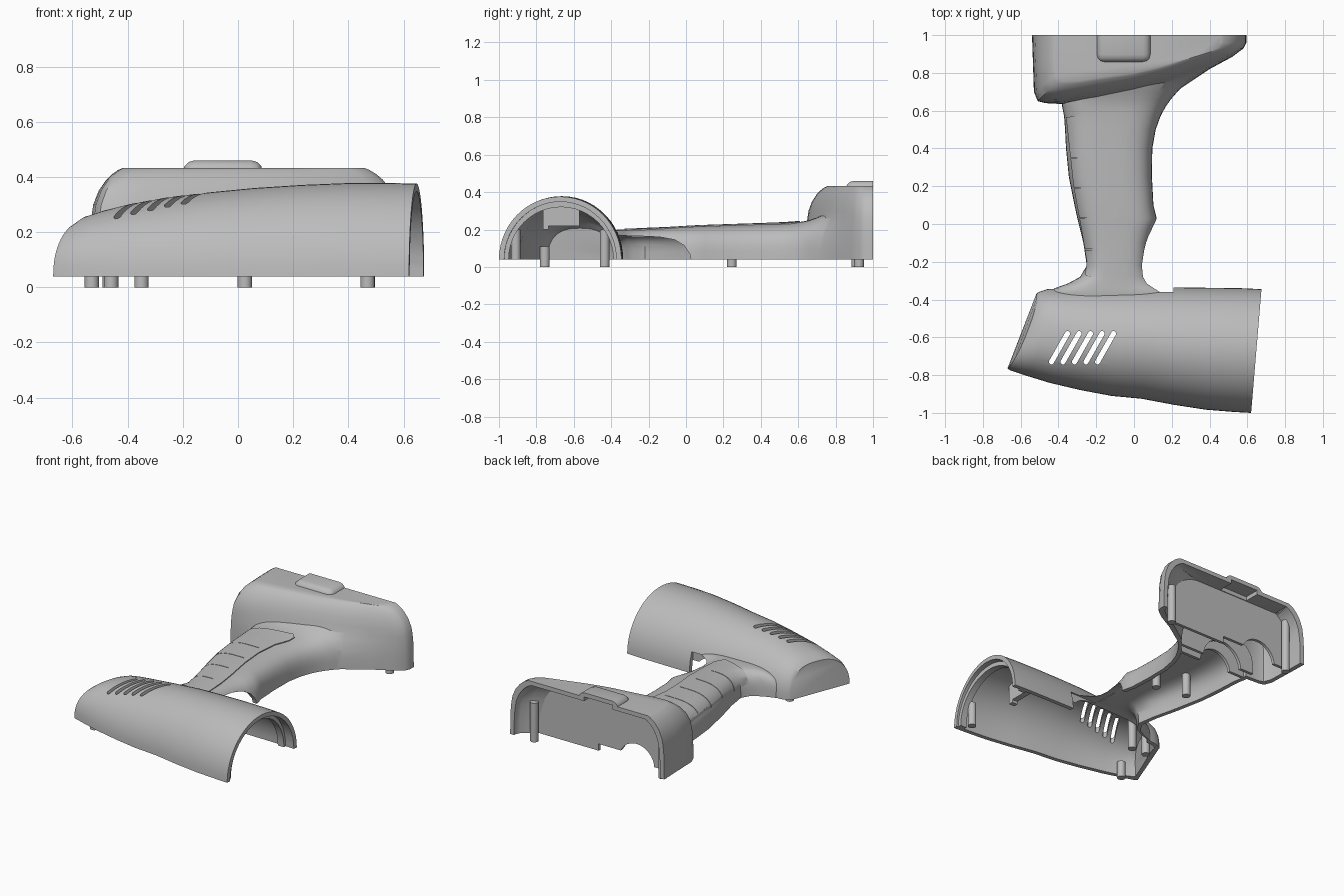
import bpy, bmesh, math

if "Cube" in bpy.data.objects:
    bpy.data.objects.remove(bpy.data.objects["Cube"])

BASE = 0.04      # parting plane of the half shell
WALL = 0.028     # shell thickness

shell_mat = bpy.data.materials.new("shell_grey")
shell_mat.diffuse_color = (0.5, 0.5, 0.5, 1)
shell_mat.use_nodes = True
shell_mat.node_tree.nodes["Principled BSDF"].inputs["Base Color"].default_value = shell_mat.diffuse_color


def from_bm(bm, name):
    bmesh.ops.recalc_face_normals(bm, faces=bm.faces)
    me = bpy.data.meshes.new(name)
    bm.to_mesh(me)
    bm.free()
    ob = bpy.data.objects.new(name, me)
    bpy.context.collection.objects.link(ob)
    me.materials.append(shell_mat)
    return ob


def loft(name, rings):
    """Closed solid through rings of equal point count."""
    bm = bmesh.new()
    vs = [[bm.verts.new(p) for p in r] for r in rings]
    n = len(vs[0])
    for a, b in zip(vs, vs[1:]):
        for i in range(n):
            j = (i + 1) % n
            bm.faces.new((a[i], a[j], b[j], b[i]))
    bm.faces.new(vs[0])
    bm.faces.new(vs[-1])
    return from_bm(bm, name)


def box(name, x, y, z, bevel=0):
    bm = bmesh.new()
    bmesh.ops.create_cube(bm, size=1)
    for v in bm.verts:
        v.co = [(r[0] + r[1]) / 2 + c * (r[1] - r[0]) for r, c in zip((x, y, z), v.co)]
    if bevel:
        bmesh.ops.bevel(bm, geom=bm.edges[:], offset=bevel, segments=3, affect='EDGES', profile=0.5)
    return from_bm(bm, name)


def prism(name, pts, lo, hi, axis='z'):
    place = {'z': lambda a, b, c: (a, b, c), 'x': lambda a, b, c: (c, a, b),
             'y': lambda a, b, c: (a, c, b)}[axis]
    return loft(name, [[place(a, b, c) for a, b in pts] for c in (lo, hi)])


def disc(cx, cy, r, n=32):
    return [(cx + r * math.cos(2 * math.pi * i / n), cy + r * math.sin(2 * math.pi * i / n)) for i in range(n)]


def boolean(ob, tool, op):
    m = ob.modifiers.new("cut", 'BOOLEAN')
    m.operation, m.object, m.solver = op, tool, 'EXACT'
    dg = bpy.context.evaluated_depsgraph_get()
    me = bpy.data.meshes.new_from_object(ob.evaluated_get(dg))
    ob.modifiers.clear()
    ob.data = me
    bpy.data.objects.remove(tool)
    return ob


def arch(a, b, h, inset=0, power=1.0, lean=0, n=28):
    """Arched section standing on the parting plane between points a and b."""
    dx, dy = b[0] - a[0], b[1] - a[1]
    half = math.hypot(dx, dy) / 2
    ux, uy = dx / (2 * half), dy / (2 * half)
    mx, my = (a[0] + b[0]) / 2, (a[1] + b[1]) / 2
    pts = []
    for i in range(n + 1):
        t = math.pi * i / n
        c, s = math.cos(t), max(0, math.sin(t))
        w = math.copysign(abs(c) ** power, c) * (half - inset)
        k = s ** power
        pts.append((mx + ux * w + lean * k * k, my + uy * w, BASE + k * (h - BASE - inset)))
    if inset > 0:
        pts += [(pts[-1][0], pts[-1][1], -0.05), (pts[0][0], pts[0][1], -0.05)]
    return pts


# back edge, front edge, height, lean and squareness of each barrel section
BODY = [(-.517, -.37, -.67, -.765, .235, .03, .78), (-.505, -.36, -.655, -.775, .26, .05, .8),
        (-.46, -.345, -.57, -.803, .28, .04, .86), (-.37, -.34, -.45, -.84, .302, .02, .93),
        (-.22, -.337, -.28, -.88, .327, 0, 1), (-.07, -.335, -.12, -.91, .345, 0, 1),
        (.08, -.335, .04, -.925, .36, 0, 1), (.25, -.336, .21, -.957, .371, 0, 1),
        (.42, -.338, .38, -.983, .378, 0, 1), (.57, -.34, .53, -.995, .378, 0, 1),
        (.675, -.345, .62, -1.0, .376, 0, 1)]


def body(name, inset=0):
    rows = [list(r) for r in BODY]
    if inset:
        for r in rows[:2]:
            r[0] += inset
            r[2] += inset
        rows.append([.8, -.345, .75, -1.0, .376, 0, 1])
    return loft(name, [arch((r[0], r[1]), (r[2], r[3]), r[4], inset, r[6], r[5]) for r in rows])


# y, left x, right x, height of the grip
GRIP = [(-.46, -.44, .23, .19), (-.36, -.44, .20, .20), (-.34, -.42, .16, .20), (-.315, -.35, .11, .20),
        (-.28, -.285, .08, .20), (-.22, -.25, .065, .203), (-.1, -.268, .08, .208), (-.03, -.285, .1, .212),
        (.03, -.30, .12, .216), (.1, -.315, .103, .219), (.25, -.345, .095, .224), (.4, -.36, .097, .229),
        (.5, -.365, .115, .233), (.57, -.37, .14, .237), (.62, -.38, .167, .242), (.66, -.38, .195, .25),
        (.70, -.38, .23, .265), (.75, -.38, .27, .285)]


def grip(name, inset=0):
    return loft(name, [arch((l, y), (r, y), h, inset, .62) for y, l, r, h in GRIP])


# Foot outlines: at the parting plane, at mid height, and at the top
FOOT_LOW = [(-.54, 1), (-.535, .85), (-.53, .70), (-.51, .65), (-.47, .64), (-.38, .635), (-.2, .64), (0, .65),
            (.175, .645), (.25, .72), (.4, .82), (.52, .885), (.58, .93), (.595, .96), (.595, 1)]
FOOT_MID = [(-.535, 1), (-.53, .85), (-.525, .70), (-.505, .655), (-.465, .645), (-.38, .65), (-.2, .675),
            (0, .715), (.16, .755), (.25, .78), (.4, .84), (.52, .893), (.575, .93), (.59, .96), (.59, 1)]
FOOT_TOP = [(-.42, 1), (-.42, .88), (-.415, .79), (-.40, .765), (-.36, .755), (-.28, .76), (-.15, .78), (0, .80),
            (.13, .83), (.2, .85), (.32, .885), (.40, .91), (.44, .93), (.46, .96), (.46, 1)]


def foot(name, inset=0):
    rings = []
    for z, m, w in ((BASE, 0, 0), (.1, .06, 0), (.16, .25, 0), (.22, .65, .01), (.26, .9, .04), (.30, 1, .09),
                    (.35, 1, .26), (.39, 1, .5), (.41, 1, .68), (.425, 1, .87), (.432, 1, 1)):
        ring = []
        for p0, p1, p2 in zip(FOOT_LOW, FOOT_MID, FOOT_TOP):
            x, y = ((a + (b - a) * m) * (1 - w) + c * w for a, b, c in zip(p0, p1, p2))
            if inset:
                x = .03 + (x - .03) * (1 - inset / .56)
                y = 1.1 if p0[1] == 1 else y + inset * .9
            ring.append((x, y, z - inset if z > BASE or not inset else -.05))
        rings.append(ring)
    return loft(name, rings)


# Outer skin: barrel, grip, battery foot and release bump
shell = body("half_shell")
boolean(shell, grip("grip"), 'UNION')
boolean(shell, foot("foot"), 'UNION')
boolean(shell, box("bump", (-.2, .09), (.855, 1.1), (.36, .46), .042), 'UNION')

# Raised grip pad with fine grooves
pad = grip("grip_pad", -.006)
outline = [(-.36, .565), (-.02, .61), (.005, .585), (0, .54), (-.04, .44), (-.057, .3), (-.05, .15), (-.03, 0),
           (-.02, -.15), (-.02, -.27), (-.06, -.33), (-.26, -.27), (-.25, -.2), (-.28, -.02), (-.32, .2)]
boolean(pad, prism("pad_outline", outline, .12, .5), 'INTERSECT')
for y in (.35, .19, .03, -.135):
    boolean(pad, box("groove", (-.335, -.09), (y - .002, y + .002), (.1, .5)), 'DIFFERENCE')
boolean(shell, pad, 'UNION')

# Hollow interior
for tool in (body("body_core", WALL), grip("grip_core", WALL), foot("foot_core", WALL),
             box("bump_core", (-.16, .05), (.895, 1.2), (.3, .432)),
             box("mouth_trim", (-.9, .9), (1, 1.3), (-.1, .6))):
    boolean(shell, tool, 'DIFFERENCE')

# Trigger opening on the right of the grip
trigger = [(-.372, .0), (.035, .0), (.02, .07), (-.01, .115), (-.06, .145), (-.14, .16), (-.25, .165), (-.372, .17)]
boolean(shell, prism("trigger_cut", trigger, .0, .21, 'x'), 'DIFFERENCE')

# Slanted cooling slots
for i in range(5):
    x, r = -.437 + i * .061, .0135
    a = math.atan2(.15, .085)
    pts = []
    for k in range(18):
        end = k < 9
        t = a - math.pi / 2 + math.pi * (k if end else k - 1) / 8
        pts.append((x + (.085 if end else 0) + r * math.cos(t), (-.58 if end else -.73) + r * math.sin(t)))
    boolean(shell, prism("slot", pts, .1, .6), 'DIFFERENCE')


def rib(solid, slab, *cuts):
    """Slab trimmed to the solid's section, with openings."""
    boolean(solid, slab, 'INTERSECT')
    for c in cuts:
        boolean(solid, c, 'DIFFERENCE')


# Inner ribs and battery wall
big = (-2, 2)
rib(foot("battery_wall", .008), box("slab", big, (.87, .89), (BASE, .42)),
    prism("c", disc(-.26, .03, .13), .5, 1.5, 'y'), box("step", (-.2, .02), (.5, 1.5), (-.1, .085)))
for y, r in ((.62, .12), (.69, .15)):
    rib(grip("neck_rib", .01), box("slab", big, (y, y + .02), (BASE, 1)),
        prism("c", disc(-.12, .03, r), .3, 1, 'y'))
rib(body("nose_collar", .01), box("slab", (.565, .61), big, (BASE, 1)),
    prism("c", disc(-.668, BASE, .28, 48), .2, .9, 'x'))
box("gear_bracket", (.33, .37), (-.745, -.57), (.22, .355))
box("gear_bracket_side", (.33, .37), (-.765, -.735), (.2, .35))

# Screw posts and locating pins
for x, y, low, top in ((-.53, -.755, 0, .11), (-.46, -.435, 0, .17), (-.35, -.435, 0, .2), (.025, .245, 0, .19),
                       (-.23, .23, BASE, .205), (.47, .925, 0, .26), (-.465, .91, 0, .36), (.55, -.91, BASE, .2)):
    prism("screw_post", disc(x, y, .026, 16), low, top)

for ob in bpy.context.collection.objects:
    ob.data.materials.clear()
    ob.data.materials.append(shell_mat)
    for p in ob.data.polygons:
        p.material_index = 0
    bpy.ops.object.select_all(action='DESELECT')
    bpy.context.view_layer.objects.active = ob
    ob.select_set(True)
    bpy.ops.object.shade_smooth_by_angle(angle=math.radians(36))
